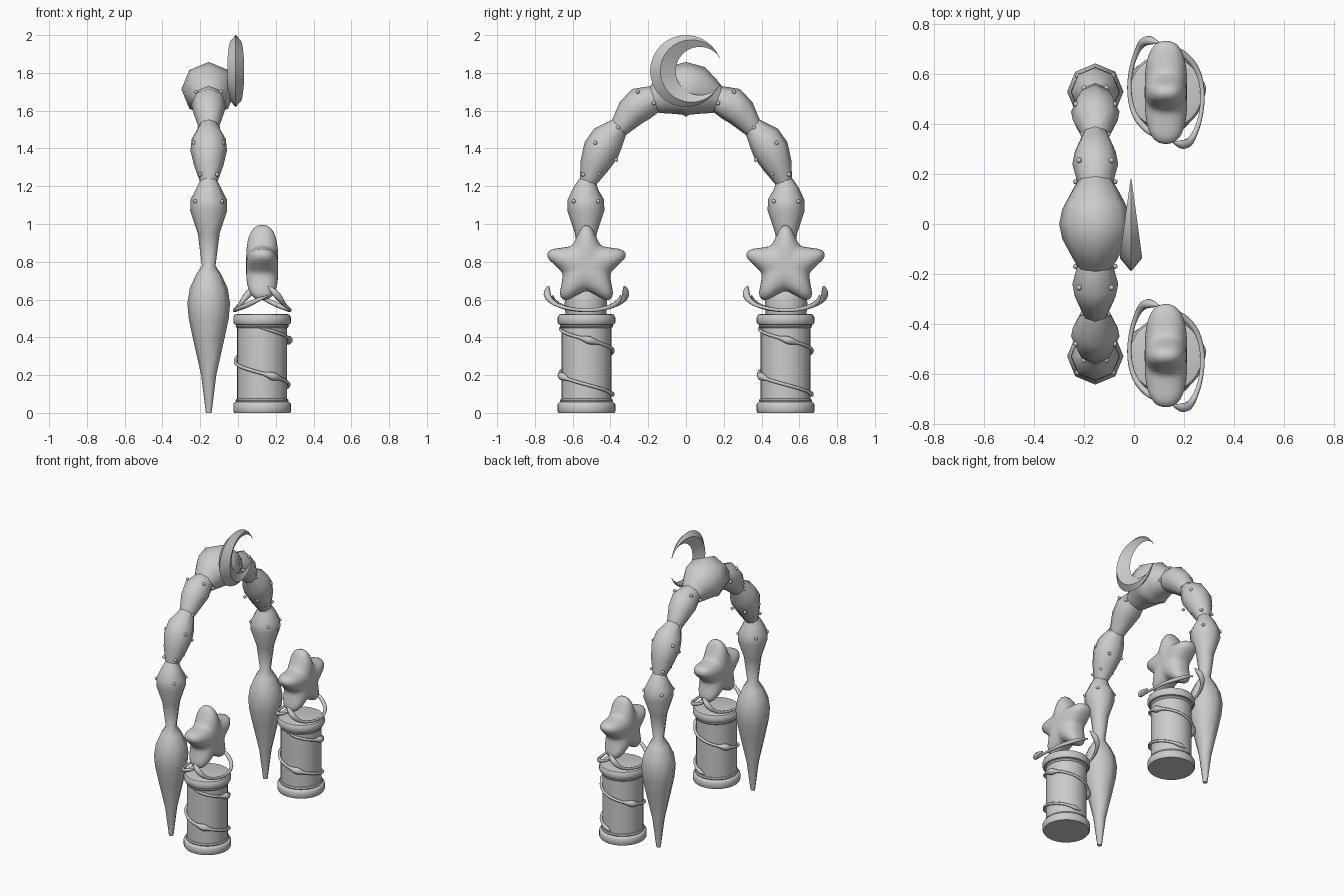
import bpy, bmesh
from math import sin, cos, pi, radians, atan2, hypot
from mathutils import Vector

cube = bpy.data.objects.get("Cube")
if cube:
    bpy.data.objects.remove(cube, do_unlink=True)

stone = bpy.data.materials.new("pale grey stone")
stone.use_nodes = True
GREY = (0.6, 0.6, 0.6, 1)
stone.diffuse_color = GREY
stone.node_tree.nodes["Principled BSDF"].inputs["Base Color"].default_value = GREY

ARCH_X = -0.155
PILLAR_X, PILLAR_Y = 0.128, 0.527


def finish(name, bm, angle=40, loc=(0, 0, 0)):
    bmesh.ops.remove_doubles(bm, verts=bm.verts, dist=0.0002)
    bmesh.ops.recalc_face_normals(bm, faces=bm.faces)
    mesh = bpy.data.meshes.new(name)
    bm.to_mesh(mesh)
    bm.free()
    ob = bpy.data.objects.new(name, mesh)
    ob.location = loc
    bpy.context.collection.objects.link(ob)
    mesh.materials.append(stone)
    bpy.ops.object.select_all(action='DESELECT')
    ob.select_set(True)
    bpy.context.view_layer.objects.active = ob
    bpy.ops.object.shade_smooth_by_angle(angle=radians(angle))
    return ob


def skin(bm, rings, cap=True):
    """Bridge a list of closed point rings with quads."""
    rows = [[bm.verts.new(p) for p in ring] for ring in rings]
    for a, b in zip(rows, rows[1:]):
        for i in range(len(a)):
            j = (i + 1) % len(a)
            bm.faces.new((a[i], a[j], b[j], b[i]))
    if cap:
        bm.faces.new(rows[0])
        bm.faces.new(rows[-1])


def arch_piece(name, path, sides=8):
    """Sweep an octagon of varying radius along (y, z, r) points."""
    rings = []
    for i, (y, z, r) in enumerate(path):
        a, b = path[max(i - 1, 0)], path[min(i + 1, len(path) - 1)]
        t = Vector((0, b[0] - a[0], b[1] - a[1])).normalized()
        side = Vector((1, 0, 0))
        out = t.cross(side)
        c = Vector((ARCH_X, y, z))
        rings.append([c + r * (side * cos(k * 2 * pi / sides) + out * sin(k * 2 * pi / sides))
                      for k in range(sides)])
    bm = bmesh.new()
    skin(bm, rings)
    finish(name, bm, 60)


# Arch: spindle legs, two beads per side and a large crown bead
LEG = [(.53, 0, .015), (.53, .2, .04), (.53, .4, .085), (.53, .5, .106), (.53, .58, .113),
       (.53, .66, .1), (.53, .73, .068), (.53, .78, .036), (.53, .95, .058), (.53, 1.07, .098),
       (.53, 1.13, .096), (.53, 1.19, .065), (.52, 1.23, .045)]
LOWER_BEAD = [(.52, 1.22, .045), (.485, 1.31, .078), (.45, 1.39, .097), (.415, 1.45, .09), (.35, 1.52, .05)]
UPPER_BEAD = [(.36, 1.5, .05), (.29, 1.59, .082), (.24, 1.635, .092), (.16, 1.665, .07)]
CROWN = [(.17, 1.655, .072), (.12, 1.675, .1), (.06, 1.705, .132), (0, 1.713, .145)]

for s, side in ((1, "left"), (-1, "right")):
    for name, path in (("leg", LEG), ("lower_bead", LOWER_BEAD), ("upper_bead", UPPER_BEAD)):
        arch_piece(f"{side}_arch_{name}", [(s * y, z, r) for y, z, r in path])
arch_piece("arch_crown_bead", CROWN + [(-y, z, r) for y, z, r in CROWN[-2::-1]])

# Studs on the beads: (y, z, distance from the arch plane)
STUDS = [(.255, 1.7, .065), (.17, 1.64, .078), (.36, 1.51, .05), (.48, 1.43, .077), (.37, 1.34, .05),
         (.545, 1.262, .045), (.46, 1.267, .045), (.595, 1.12, .07), (.465, 1.12, .07)]
bm = bmesh.new()
for y, z, dx in STUDS:
    for sx in (1, -1):
        for sy in (1, -1):
            new = bmesh.ops.create_icosphere(bm, subdivisions=2, radius=0.011)
            bmesh.ops.translate(bm, verts=new["verts"], vec=(ARCH_X + sx * dx, sy * y, z))
finish("arch_studs", bm)

# Crescent moon with a ridged, tapering section
MOON_X, MOON_Z, STEPS = -0.012, 1.81, 28
rings = []
for i in range(STEPS + 1):
    f = i / STEPS
    a = radians(21 + 318 * f)
    b = radians(33 + 294 * f)
    o = Vector((0, .19 * cos(a), .19 * sin(a)))
    n = Vector((0, .073 + .128 * cos(b), .128 * sin(b)))
    m = o * .55 + n * .45
    half = .002 + .043 * (.18 - m.y) / .31
    half = min(half, .045)
    rim = (o - m) * .12
    ring = [o, m + rim + Vector((half, 0, 0)), n, m + rim - Vector((half, 0, 0))]
    rings.append([p + Vector((MOON_X, 0, MOON_Z)) for p in ring])
bm = bmesh.new()
skin(bm, rings)
finish("crescent_moon", bm, 30)


def lathe(name, profile, loc, sides=32):
    bm = bmesh.new()
    skin(bm, [[(r * cos(k * 2 * pi / sides), r * sin(k * 2 * pi / sides), z) for k in range(sides)]
              for r, z in profile])
    return finish(name, bm, 40, loc)


def star_radius(theta, outer=.25, inner=.128):
    """Radius of a straight-sided five-point star, softened by averaging."""
    total = 0
    for k in range(-4, 5):
        u = abs((theta + radians(2.2 * k) - pi / 2 + pi / 5) % (2 * pi / 5) - pi / 5)
        ex, ey = inner * cos(pi / 5) - outer, inner * sin(pi / 5)
        total += outer * ey / (ey * cos(u) - ex * sin(u))
    return total / 9


def star(name, loc, around=80, rows=14):
    rings = []
    for i in range(2 * rows + 1):
        q = pi * (i / (2 * rows) - .5)
        s = max(cos(q), .003)
        h = .085 * (1 - min(s, 1) ** 3) ** .42
        h = h if q > 0 else -h
        rings.append([(h, s * star_radius(t) * cos(t), s * star_radius(t) * sin(t))
                      for t in (k * 2 * pi / around for k in range(around))])
    bm = bmesh.new()
    skin(bm, rings)
    finish(name, bm, 60, loc)


def vine(name, points, loc):
    """Tube through (position, radius) points."""
    cu = bpy.data.curves.new(name, 'CURVE')
    cu.dimensions = '3D'
    cu.bevel_depth, cu.bevel_resolution, cu.use_fill_caps = 1, 2, True
    sp = cu.splines.new('NURBS')
    sp.points.add(len(points) - 1)
    for p, (co, r) in zip(sp.points, points):
        p.co, p.radius = (*co, 1), r
    sp.order_u, sp.use_endpoint_u, sp.resolution_u = 3, True, 3
    cu.materials.append(stone)
    ob = bpy.data.objects.new(name, cu)
    ob.location = loc
    bpy.context.collection.objects.link(ob)


PILLAR = [(.148, 0), (.153, .008), (.153, .046), (.145, .056), (.137, .058), (.141, .065), (.137, .073),
          (.132, .075), (.132, .45), (.137, .452), (.141, .459), (.137, .466), (.146, .468), (.153, .48),
          (.153, .505), (.145, .52), (.13, .524)]

# Helix down the pillar, swelling into leaf buds
helix = []
for i in range(67):
    f = i / 66
    a = radians(-100 + 550 * f)
    bud = max(0, sin(a * 2.5 + 1.3)) ** 6
    helix.append(((.141 * cos(a), .141 * sin(a), .455 - .365 * f),
                  (.009 + .014 * bud) * min(1, .3 + 12 * f, .3 + 12 * (1 - f))))

# Tendril cradling the star, with an upturned leaf end
TENDRIL = [(.03, -.2, .67, .004), (.06, -.21, .645, .02), (.09, -.205, .61, .018), (.115, -.17, .575, .011),
           (.14, -.1, .552, .009), (.15, 0, .54, .009), (.13, .09, .55, .011), (.08, .15, .57, .014),
           (.02, .18, .6, .012), (-.03, .18, .62, .004)]

for s, side in ((1, "left"), (-1, "right")):
    base = (PILLAR_X, s * PILLAR_Y, 0)
    lathe(f"{side}_pillar", PILLAR, base)
    vine(f"{side}_pillar_vine", helix, base)
    star(f"{side}_star", (PILLAR_X, s * PILLAR_Y, .778), )
    for d, end in ((1, "front"), (-1, "back")):
        vine(f"{side}_{end}_tendril", [((d * x, d * y, z), r) for x, y, z, r in TENDRIL], base)
